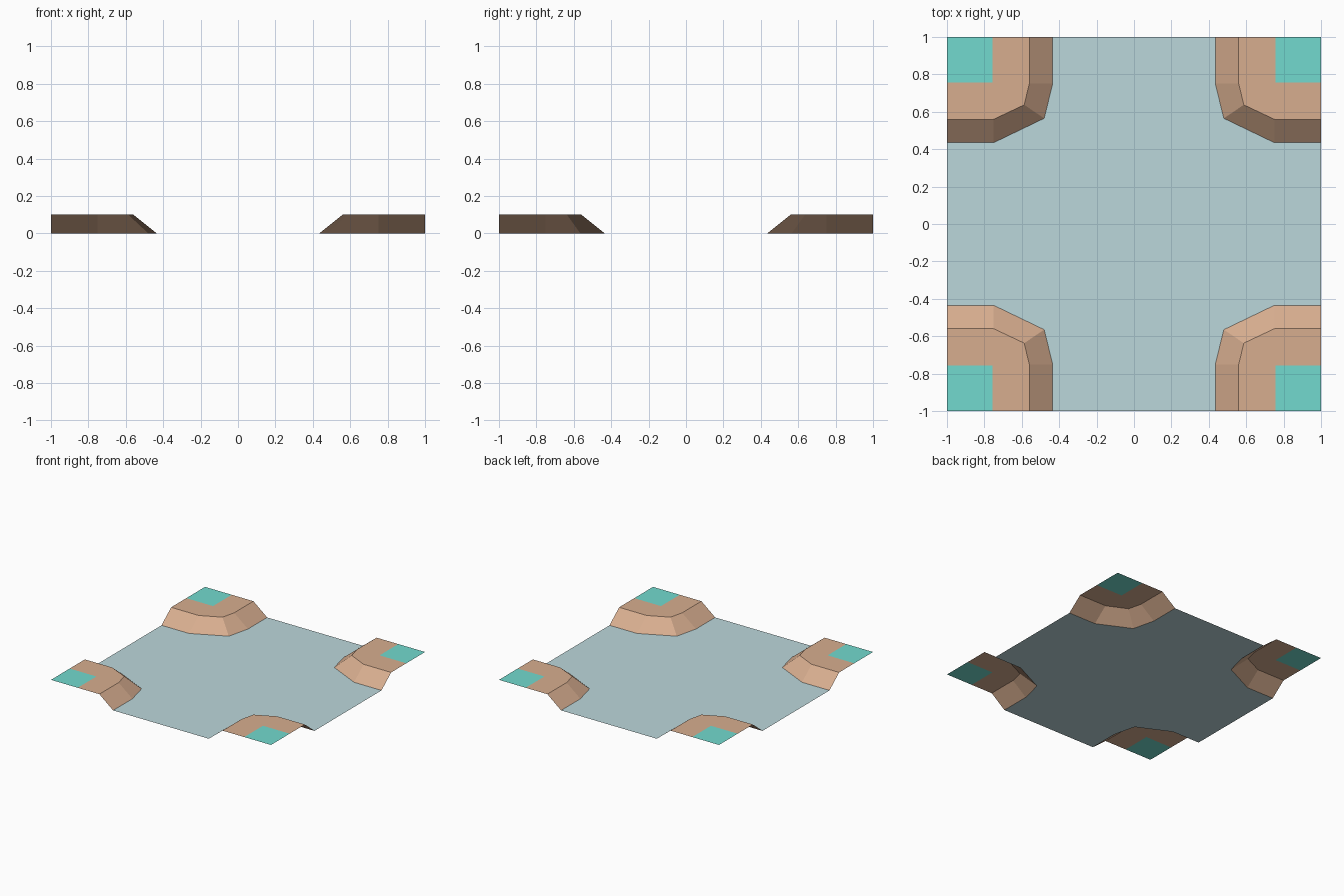
import bpy

if "Cube" in bpy.data.objects:
    bpy.data.objects.remove(bpy.data.objects["Cube"])

H = 0.1      # bank height
G = 0.757    # inner edge of the grass patch

# bank outlines in the +x +y corner: waterline and upper rim
foot = [(0.435, 1), (0.435, 0.75), (0.48, 0.565), (0.75, 0.435), (1, 0.435)]
rim = [(0.56, 1), (0.56, 0.75), (0.587, 0.637), (0.75, 0.56), (1, 0.56)]
patch = [(G, 1), (G, G), (1, G)]


def material(name, rgb):
    m = bpy.data.materials.new(name)
    m.diffuse_color = (*rgb, 1)
    m.use_nodes = True
    m.node_tree.nodes["Principled BSDF"].inputs["Base Color"].default_value = m.diffuse_color
    return m


def make(name, verts, faces, mat, mirror=True):
    me = bpy.data.meshes.new(name)
    me.from_pydata(verts, [], faces)
    me.materials.append(mat)
    ob = bpy.data.objects.new(name, me)
    bpy.context.collection.objects.link(ob)
    if mirror:
        mod = ob.modifiers.new("four_corners", 'MIRROR')
        mod.use_axis = (True, True, False)
        mod.use_mirror_merge = False
    return ob


def at(points, z):
    return [(x, y, z) for x, y in points]


water = material("water", (0.50, 0.68, 0.71))
dirt = material("dirt", (0.68, 0.42, 0.275))
grass = material("grass", (0.17, 0.70, 0.62))

# sloping banks, facing the water
n = len(foot)
make("bank_slope", at(foot, 0) + at(rim, H),
     [(i, i + 1, n + i + 1, n + i) for i in range(n - 1)], dirt)

# flat dirt path along the rim
make("bank_top", at(rim, H) + at(patch, H),
     [(0, 1, 6, 5), (1, 2, 3, 6), (3, 4, 7, 6)], dirt)

# grass patch in each corner
make("grass_patch", at(patch + [(1, 1)], H), [(0, 1, 2, 3)], grass)

# cross-shaped water sheet following the waterlines counter-clockwise
outline = []
for sx, sy in ((1, 1), (-1, 1), (-1, -1), (1, -1)):
    pts = [(sx * x, sy * y) for x, y in foot]
    outline += pts[::-1] if sx * sy > 0 else pts
make("water_surface", at(outline, 0), [tuple(range(len(outline)))], water, False)
